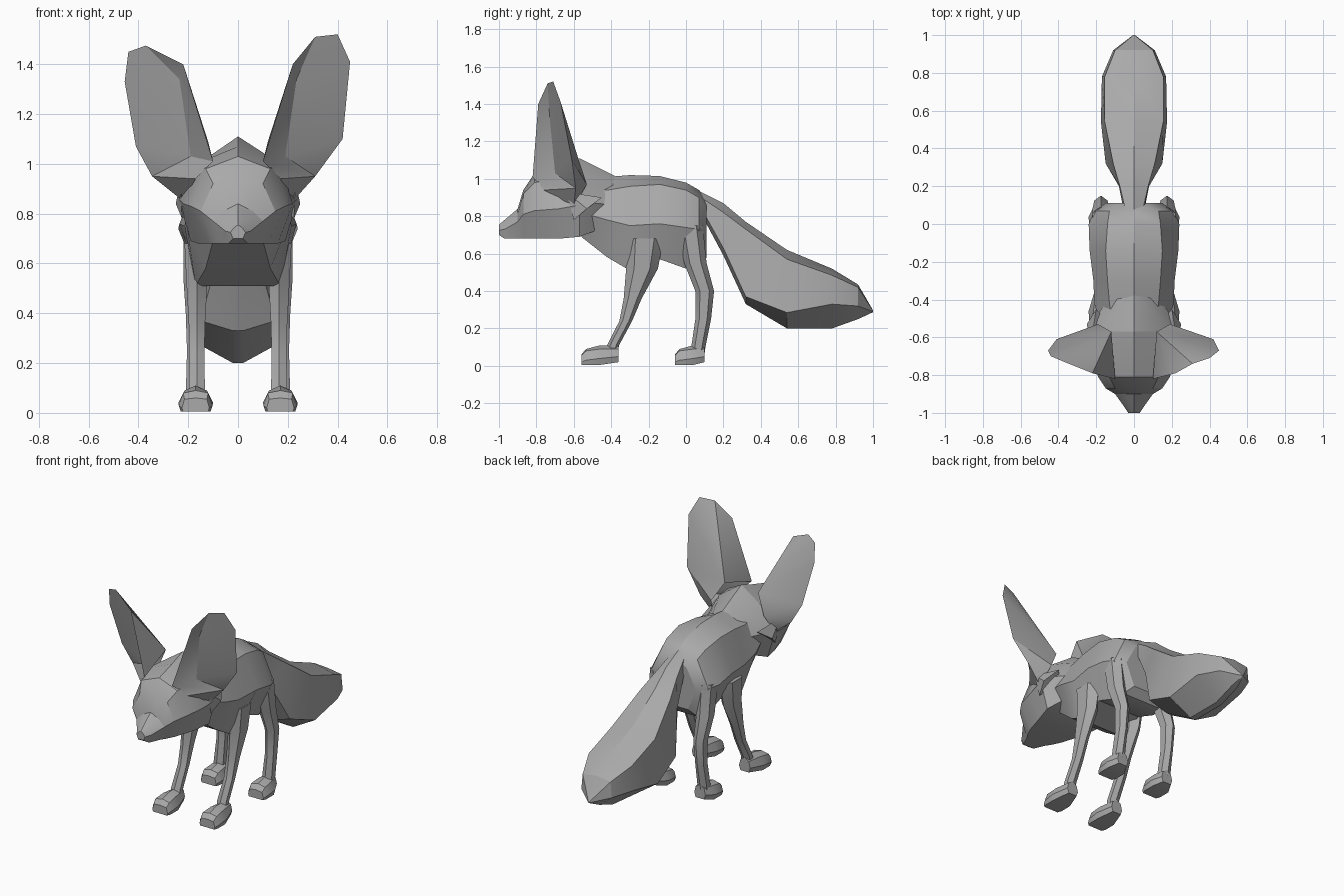
import bpy, bmesh, math
from mathutils import Vector

default = bpy.data.objects.get("Cube")
if default:
    bpy.data.objects.remove(default, do_unlink=True)

GREY = (0.40, 0.40, 0.40, 1.0)
fur = bpy.data.materials.new("grey fur")
fur.use_nodes = True
fur.diffuse_color = GREY
fur.node_tree.nodes["Principled BSDF"].inputs["Base Color"].default_value = GREY


def finish(name, bm, angle=28):
    """Turn a bmesh into a named object with outward normals and soft shading."""
    bmesh.ops.recalc_face_normals(bm, faces=bm.faces)
    mesh = bpy.data.meshes.new(name)
    bm.to_mesh(mesh)
    bm.free()
    mesh.materials.append(fur)
    obj = bpy.data.objects.new(name, mesh)
    bpy.context.collection.objects.link(obj)
    bpy.ops.object.select_all(action='DESELECT')
    obj.select_set(True)
    bpy.context.view_layer.objects.active = obj
    bpy.ops.object.shade_smooth_by_angle(angle=math.radians(angle))
    return obj


def skin(name, rings, angle=28):
    """Bridge a series of equal point rings and cap both ends."""
    bm = bmesh.new()
    loops = [[bm.verts.new(p) for p in ring] for ring in rings]
    count = len(loops[0])
    for low, high in zip(loops, loops[1:]):
        for i in range(count):
            j = (i + 1) % count
            bm.faces.new((low[i], low[j], high[j], high[i]))
    bm.faces.new(loops[0])
    bm.faces.new(loops[-1])
    return finish(name, bm, angle)


def loft(name, sections, x=0, angle=28):
    """Loft along y; section = y, bottom z, bottom w, mid z, mid w, upper z, upper w, top z."""
    rings = []
    for y, zb, wb, zm, wm, zu, wu, zt in sections:
        side = [(wb, zb), (wm, zm), (wu, zu)]
        outline = [(0, zb)] + side + [(0, zt)] + [(-w, z) for w, z in reversed(side)]
        rings.append([(x + w, y, z) for w, z in outline])
    return skin(name, rings, angle)


def limb(name, x, stations):
    """Six-sided leg; station = z, y, half depth, half width."""
    rings = []
    for z, y, depth, width in stations:
        turns = [math.tau * i / 6 for i in range(6)]
        rings.append([(x + width * 1.15 * math.sin(t), y - depth * math.cos(t), z) for t in turns])
    return skin(name, rings)


def patch(name, points, faces, side, angle=28):
    bm = bmesh.new()
    verts = [bm.verts.new((x * side, y, z)) for x, y, z in points]
    for face in faces:
        bm.faces.new([verts[i] for i in face])
    return finish(name, bm, angle)


# Head with pointed muzzle
loft("head", [
    (-1.0, .70, .02, .725, .03, .745, .015, .755),
    (-.97, .68, .04, .73, .05, .765, .03, .78),
    (-.90, .68, .07, .77, .10, .81, .06, .84),
    (-.87, .68, .09, .81, .15, .92, .10, .94),
    (-.81, .68, .12, .83, .19, .98, .13, 1.03),
    (-.68, .68, .16, .84, .22, 1.0, .17, 1.07),
    (-.57, .69, .19, .86, .24, 1.0, .16, 1.11),
    (-.49, .72, .15, .87, .20, .99, .12, 1.07),
    (-.37, .80, .08, .86, .12, .96, .08, 1.01)])

# Body from neck to rump
loft("body", [
    (-.56, .69, .10, .82, .17, .94, .11, 1.0),
    (-.42, .58, .13, .78, .21, .94, .13, 1.01),
    (-.30, .51, .17, .75, .215, .96, .14, 1.02),
    (-.14, .57, .15, .76, .235, .97, .15, 1.015),
    (0, .52, .15, .74, .24, .94, .14, .98),
    (.07, .53, .14, .73, .21, .90, .13, .94),
    (.11, .58, .09, .72, .15, .85, .08, .89)])

# Bushy tail with ridged top and keel
loft("tail", [
    (.05, .87, .02, .90, .05, .92, .04, .945),
    (.20, .59, .02, .63, .08, .82, .075, .87),
    (.32, .33, .02, .37, .15, .73, .11, .77),
    (.54, .20, .02, .285, .175, .57, .155, .62),
    (.78, .20, .02, .33, .17, .485, .155, .52),
    (.92, .25, .02, .32, .11, .42, .10, .435),
    (1.0, .287, .002, .29, .005, .295, .003, .297)])

FRONT_LEG = [(.68, -.22, .10, .05), (.52, -.235, .085, .042), (.36, -.285, .048, .033),
             (.24, -.322, .034, .03), (.11, -.39, .032, .032), (.04, -.40, .03, .03)]
REAR_LEG = [(.75, .02, .07, .045), (.55, .05, .06, .045), (.40, .10, .05, .035),
            (.25, .092, .042, .03), (.10, .066, .038, .034), (.03, .06, .035, .03)]

# Ear rims differ a little: the right ear hangs lower
EAR_RIM = {
    1: [(.22, -.79, 1.40), (.31, -.74, 1.51), (.40, -.71, 1.52),
        (.45, -.67, 1.41), (.42, -.61, 1.10), (.31, -.59, .95)],
    -1: [(.22, -.79, 1.40), (.37, -.73, 1.475), (.44, -.70, 1.45),
         (.455, -.67, 1.33), (.41, -.61, 1.07), (.345, -.59, .95)]}
EAR_FACES = [(6, 0, 8, 7), (0, 1, 8), (1, 2, 3, 8), (8, 3, 4), (7, 8, 4), (7, 4, 5),
             (6, 9, 0), (0, 9, 1), (1, 9, 2), (9, 3, 2), (9, 4, 3), (9, 10, 4), (10, 5, 4),
             (6, 7, 5, 11), (11, 5, 12), (5, 10, 12)]

for side, word in ((1, "left"), (-1, "right")):
    limb(word + "_front_leg", side * .165, FRONT_LEG)
    limb(word + "_rear_leg", side * .175, REAR_LEG)
    # Paws
    for part, toe, heel in (("front", -.56, -.36), ("rear", -.06, .10)):
        mid = toe + .1
        loft(f"{word}_{part}_paw", [
            (toe, .005, .05, .02, .055, .055, .045, .06),
            (toe + .025, .005, .06, .03, .068, .08, .05, .09),
            (mid, .005, .06, .04, .07, .09, .045, .11),
            (heel, .02, .03, .05, .04, .09, .03, .11)], x=side * .17)
    # Cupped ear: rim, front base, inner fold, back base and cheek flare
    base = [(.10, -.82, 1.01), (.19, -.70, 1.03), (.235, -.73, 1.34),
            (.12, -.57, 1.09), (.19, -.53, .97), (.17, -.76, .94), (.22, -.60, .85)]
    patch(word + "_ear", EAR_RIM[side] + base, EAR_FACES, side)
    # Fur tuft behind the cheek
    tuft = [(.23, -.64, .93), (.225, -.60, .78), (.25, -.53, .84), (.20, -.45, .90), (.14, -.52, .85)]
    patch(word + "_cheek_tuft", tuft, [(0, 1, 2), (0, 2, 3), (1, 4, 2), (2, 4, 3), (0, 3, 4), (0, 4, 1)], side)
